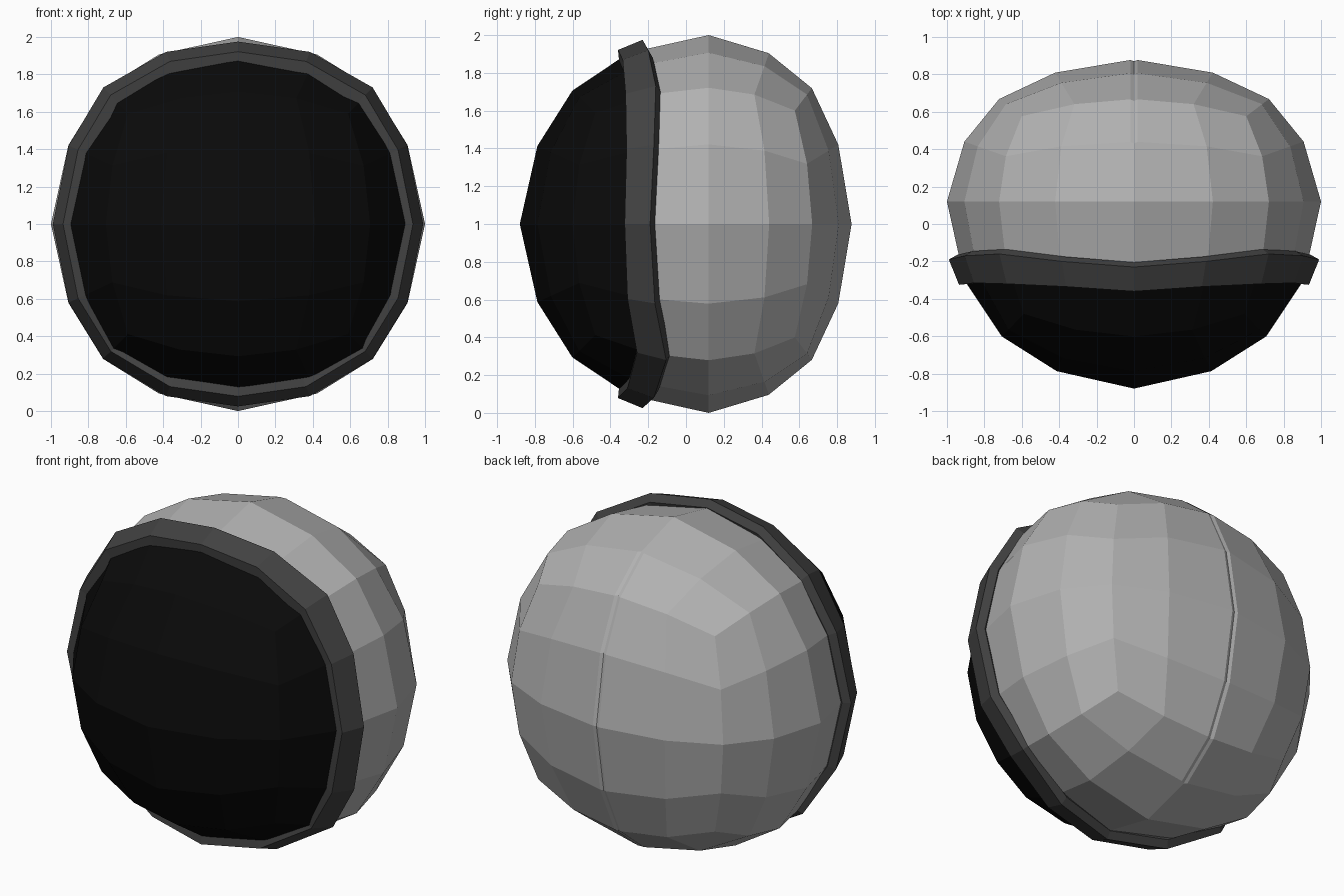
import bpy, bmesh
from mathutils import Vector

if "Cube" in bpy.data.objects:
    bpy.data.objects.remove(bpy.data.objects["Cube"])


def material(name, v):
    m = bpy.data.materials.new(name)
    m.diffuse_color = (v, v, v, 1)
    m.use_nodes = True
    m.node_tree.nodes["Principled BSDF"].inputs["Base Color"].default_value = m.diffuse_color
    return m


SHELL = material("shell grey", 0.44)
RING = material("rim dark grey", 0.055)
VISOR = material("visor black", 0.003)
CY = 0.12  # y of the widest section


def finish(bm, name, mats):
    bmesh.ops.recalc_face_normals(bm, faces=bm.faces)
    me = bpy.data.meshes.new(name)
    bm.to_mesh(me)
    bm.free()
    for m in mats:
        me.materials.append(m)
    ob = bpy.data.objects.new(name, me)
    bpy.context.collection.objects.link(ob)
    return ob


# Helmet ball: subdivided cube rounded into a ball, shallower at the back
bm = bmesh.new()
bmesh.ops.create_cube(bm, size=2)
bmesh.ops.subdivide_edges(bm, edges=bm.edges[:], cuts=3, use_grid_fill=True)
for f in bm.faces:
    f.material_index = 1 if f.calc_center_median().y < -0.5 else 0
for v in bm.verts:
    c = v.co.copy()
    on_edge = sum(abs(k) > 0.99 for k in c) - 1
    d = Vector([k * 0.93 if abs(k) < 0.9 else k for k in c]).normalized()
    d *= 1 + 0.02 * on_edge
    if c.y > 0:
        d.y *= 0.76
    if c.y < -0.6:
        d.x *= 0.98
        d.z *= 0.98
    v.co = d + Vector((0, CY, 1))

# Shallow seam down the middle of the back
for sx in (-0.02, 0.02):
    back = [f for f in bm.faces if f.calc_center_median().y > 0.3]
    geom = back + list({e for f in back for e in f.edges}) + list({v for f in back for v in f.verts})
    bmesh.ops.bisect_plane(bm, geom=geom, plane_co=(sx, 0, 0), plane_no=(1, 0, 0))
for v in bm.verts:
    if abs(v.co.x) < 0.001 and v.co.y > 0.4:
        v.co.y -= 0.01
finish(bm, "helmet_ball", [SHELL, VISOR])

# Visor rim: sixteen-sided band, wavy in depth, flaring towards the back
outline = [(0, .975), (.385, .92), (.72, .73), (.905, .42), (.99, 0),
           (.905, -.42), (.72, -.72), (.385, -.92), (0, -.975)]
front_y = [-.36, -.335, -.32, -.315, -.325, -.31, -.26, -.31, -.36]
back_y = [-.23, -.20, -.16, -.17, -.19, -.165, -.105, -.17, -.23]
pts = [(x, z, f, b) for (x, z), f, b in zip(outline, front_y, back_y)]
pts += [(-x, z, f, b) for x, z, f, b in pts[-2:0:-1]]
bm = bmesh.new()
loops = []
for x, z, f, b in pts:
    section = [(0.84, f + 0.01), (0.945, f), (1, b), (0.955, b + 0.025), (0.88, b)]
    loops.append([bm.verts.new((x * s, y, 1 + z * s)) for s, y in section])
for i, a in enumerate(loops):
    b = loops[(i + 1) % len(loops)]
    for j in range(len(a)):
        k = (j + 1) % len(a)
        bm.faces.new((a[j], a[k], b[k], b[j]))
finish(bm, "visor_rim", [RING])
